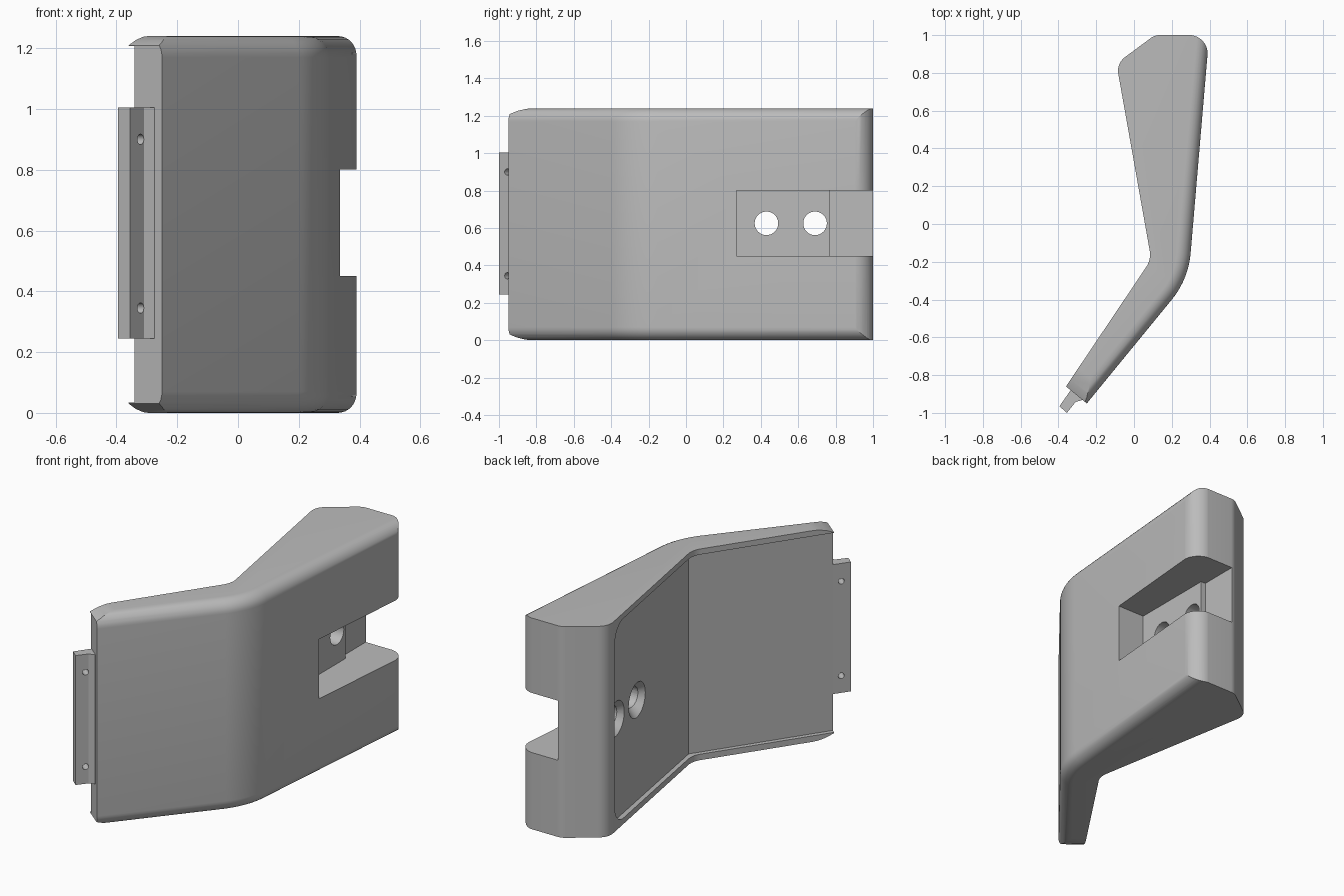
import bpy, bmesh, math
from mathutils import Vector, Matrix

cube = bpy.data.objects.get("Cube")
if cube:
    bpy.data.objects.remove(cube, do_unlink=True)

H = 1.24          # overall height
ARM_END = Vector((-0.25, -0.95))

grey = bpy.data.materials.new("light_grey")
grey.use_nodes = True
grey.diffuse_color = (0.5, 0.5, 0.5, 1)
grey.node_tree.nodes["Principled BSDF"].inputs["Base Color"].default_value = (0.5, 0.5, 0.5, 1)


def rounded(points, steps=10):
    """Turn (x, y, radius) corners into a filleted outline."""
    out = []
    n = len(points)
    for i, (x, y, r) in enumerate(points):
        p = Vector((x, y))
        if r == 0:
            out.append(p)
            continue
        a = (Vector(points[i - 1][:2]) - p).normalized()
        b = (Vector(points[(i + 1) % n][:2]) - p).normalized()
        half = a.angle(b) / 2
        centre = p + (a + b).normalized() * (r / math.sin(half))
        start = p + a * (r / math.tan(half)) - centre
        end = p + b * (r / math.tan(half)) - centre
        sweep = start.angle_signed(end)
        for k in range(steps + 1):
            t = -sweep * k / steps
            out.append(centre + Matrix.Rotation(t, 2) @ start)
    return out


def prism(name, outline, z0, z1, bevel_rule=None, radius=0, segments=8):
    """Extrude an outline along z, optionally rounding the edges a rule picks."""
    bm = bmesh.new()
    face = bm.faces.new([bm.verts.new((p[0], p[1], z0)) for p in outline])
    top = bmesh.ops.extrude_face_region(bm, geom=[face])["geom"]
    bmesh.ops.translate(bm, vec=(0, 0, z1 - z0),
                        verts=[v for v in top if isinstance(v, bmesh.types.BMVert)])
    bmesh.ops.recalc_face_normals(bm, faces=bm.faces)
    if bevel_rule:
        edges = [e for e in bm.edges if bevel_rule(*(v.co for v in e.verts))]
        bmesh.ops.bevel(bm, geom=edges, offset=radius, segments=segments,
                        profile=0.5, affect='EDGES', clamp_overlap=False)
    mesh = bpy.data.meshes.new(name)
    bm.to_mesh(mesh)
    bm.free()
    mesh.materials.append(grey)
    obj = bpy.data.objects.new(name, mesh)
    bpy.context.collection.objects.link(obj)
    return obj


def cone(name, start, end, r1, r2):
    """Cone or cylinder cutter between two points."""
    start, end = Vector(start), Vector(end)
    axis = end - start
    bpy.ops.mesh.primitive_cone_add(vertices=40, radius1=r1, radius2=r2, depth=axis.length,
                                    location=(start + end) / 2,
                                    rotation=axis.to_track_quat('Z', 'Y').to_euler())
    bpy.context.object.name = name
    bpy.context.object.data.materials.append(grey)
    return bpy.context.object


def carve(target, cutter, operation='DIFFERENCE'):
    """Apply a boolean and discard the cutter."""
    cutter.hide_render = True
    mod = target.modifiers.new("carve", 'BOOLEAN')
    mod.object, mod.operation, mod.solver = cutter, operation, 'EXACT'
    bpy.context.view_layer.objects.active = target
    bpy.ops.object.modifier_apply(modifier=mod.name)
    bpy.data.objects.remove(cutter, do_unlink=True)


# Bent body with rounded outer rims
outer = rounded([(*ARM_END, 0), (0.288, -0.293, 0.45), (0.398, 1.0, 0),
                 (0.11, 1.0, 0.08), (-0.093, 0.85, 0.09),
                 (0.0915, -0.188, 0.12), (-0.36, -0.86, 0)])
chain = outer[:13]


def on_outer_rim(a, b):
    return abs(a.z - b.z) < 1e-4 and all(
        min((v.xy - p).length for p in chain) < 1e-4 for v in (a, b))


body = prism("bent_body", outer, 0, H, on_outer_rim, 0.07)

# Round the rear outer corner
carve(body, prism("corner_trim", rounded([(-1, -1.5, 0), (0.187, -1.5, 0),
                                          (0.399, 1.001, 0.1), (-1, 1.001, 0)]),
                  -0.2, H + 0.2), 'INTERSECT')

# Ease the top and bottom of the arm end
along = Vector((-0.633, -0.775))
tip = 0.15
ease = prism("end_trim", rounded([(-3, -0.001, 0), (tip, -0.001, 0.28),
                                  (tip, H + 0.001, 0.28), (-3, H + 0.001, 0)]), -2, 2)
ease.matrix_world = Matrix(((along.x, 0, -along.y, ARM_END.x),
                            (along.y, 0, along.x, ARM_END.y),
                            (0, 1, 0, 0), (0, 0, 0, 1)))
bpy.context.view_layer.update()
carve(body, ease, 'INTERSECT')

# Shallow pocket along the inner side, open at the arm end
pocket = [(-0.45, -1.04), (0.118, -0.194), (-0.051, 0.78),
          (-0.248, 0.746), (-0.1, -0.15), (-0.62, -0.93)]
carve(body, prism("pocket_cut", pocket, 0.035, H - 0.033,
                  lambda a, b: abs(a.z - b.z) < 1e-4 and min(a.y, b.y) > 0.7, 0.11))

# Stepped slot in the outer side
slot = [(0.16, 0.27), (0.6, 0.27), (0.6, 1.2), (0.13, 1.2), (0.13, 0.77), (0.16, 0.77)]
carve(body, prism("slot_cut", slot, 0.45, 0.8))

# Countersunk screw holes between slot and pocket
for y in (0.43, 0.69):
    floor_x = 0.118 - 0.174 * (y + 0.194)
    carve(body, cone("screw_hole_cut", (-0.2, y, 0.625), (0.25, y, 0.625), 0.063, 0.063))
    carve(body, cone("countersink_cut", (floor_x - 0.03, y, 0.625),
                     (floor_x + 0.05, y, 0.625), 0.125, 0.06))

# Mounting tab on the arm end with two pin holes
tab = prism("mounting_tab", [(-0.395, -0.965), (-0.355, -1.0), (-0.31, -0.943),
                             (-0.275, -0.932), (-0.26, -0.91), (-0.325, -0.865)], 0.245, 1.005)
for z in (0.345, 0.9):
    carve(tab, cone("pin_hole_cut", (-0.4, -0.891, z), (-0.244, -1.019, z), 0.017, 0.017))

# Smooth the curves, keep edges crisp
for obj in (body, tab):
    bpy.ops.object.select_all(action='DESELECT')
    obj.select_set(True)
    bpy.context.view_layer.objects.active = obj
    bpy.ops.object.shade_smooth_by_angle(angle=math.radians(25))
